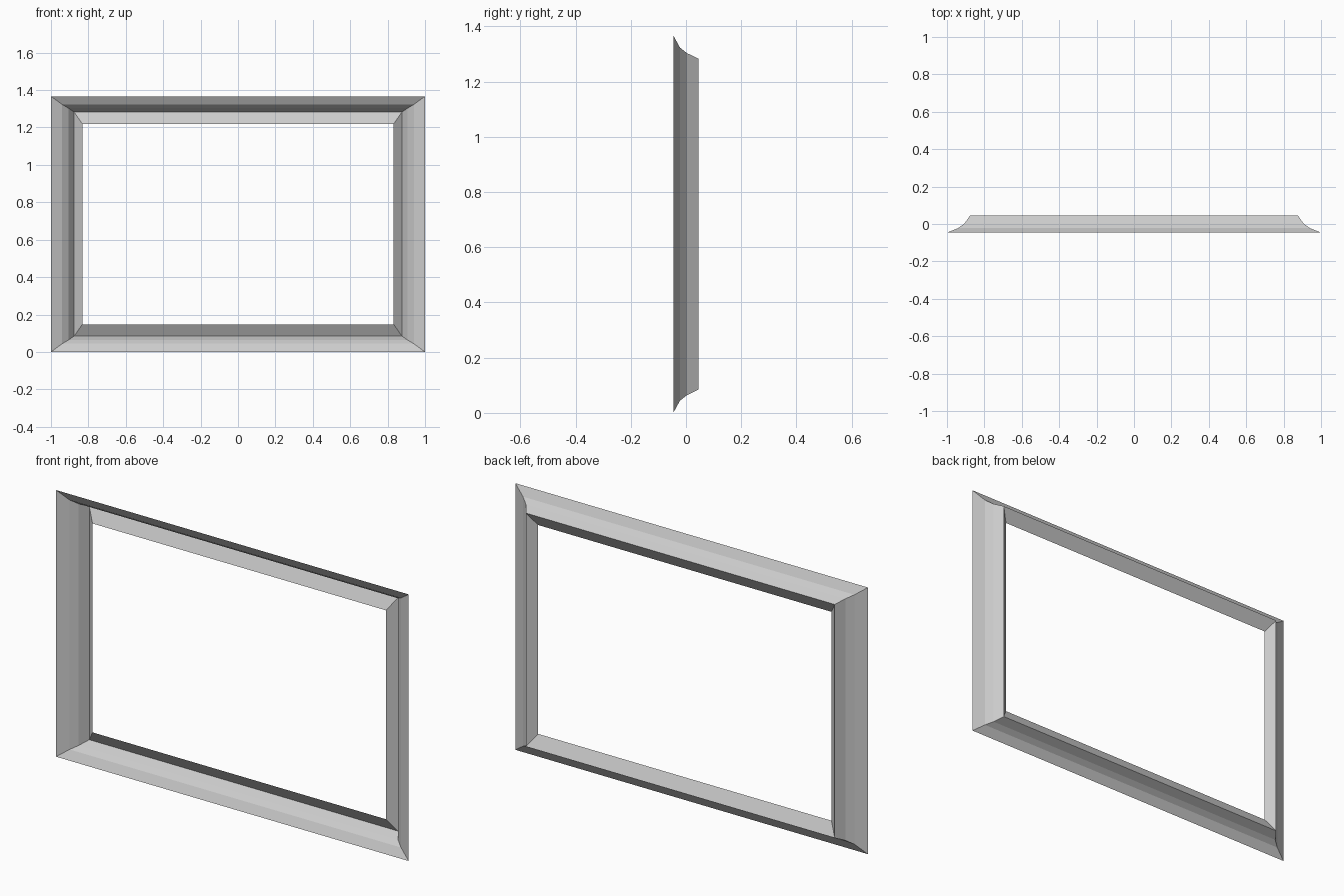
import bpy
import bmesh

cube = bpy.data.objects.get("Cube")
if cube:
    bpy.data.objects.remove(cube, do_unlink=True)

HEIGHT = 1.367

# Moulding profile, from the outer front edge to the inner lip:
# (half width, inset from top and bottom, depth)
PROFILE = [
    (1.0, 0.0, -0.046),
    (0.94, 0.044, -0.022),
    (0.906, 0.064, 0.003),
    (0.876, 0.085, 0.046),
    (0.832, 0.148, 0.01),
]

grey = bpy.data.materials.new("plain grey")
grey.use_nodes = True
colour = (0.6, 0.6, 0.6, 1.0)
grey.diffuse_color = colour
grey.node_tree.nodes["Principled BSDF"].inputs["Base Color"].default_value = colour


def rectangle(bm, half, inset, depth):
    """One rectangular ring of corners at a given depth."""
    low, high = inset, HEIGHT - inset
    corners = [(-half, low), (half, low), (half, high), (-half, high)]
    return [bm.verts.new((x, depth, z)) for x, z in corners]


# Mitred open moulding: bridge each rectangle to the next
bm = bmesh.new()
rings = [rectangle(bm, *step) for step in PROFILE]
for outer, inner in zip(rings, rings[1:]):
    for i in range(4):
        j = (i + 1) % 4
        bm.faces.new((outer[i], inner[i], inner[j], outer[j]))

mesh = bpy.data.meshes.new("picture_frame")
bm.to_mesh(mesh)
bm.free()
mesh.materials.append(grey)
frame = bpy.data.objects.new("picture_frame", mesh)
bpy.context.collection.objects.link(frame)
